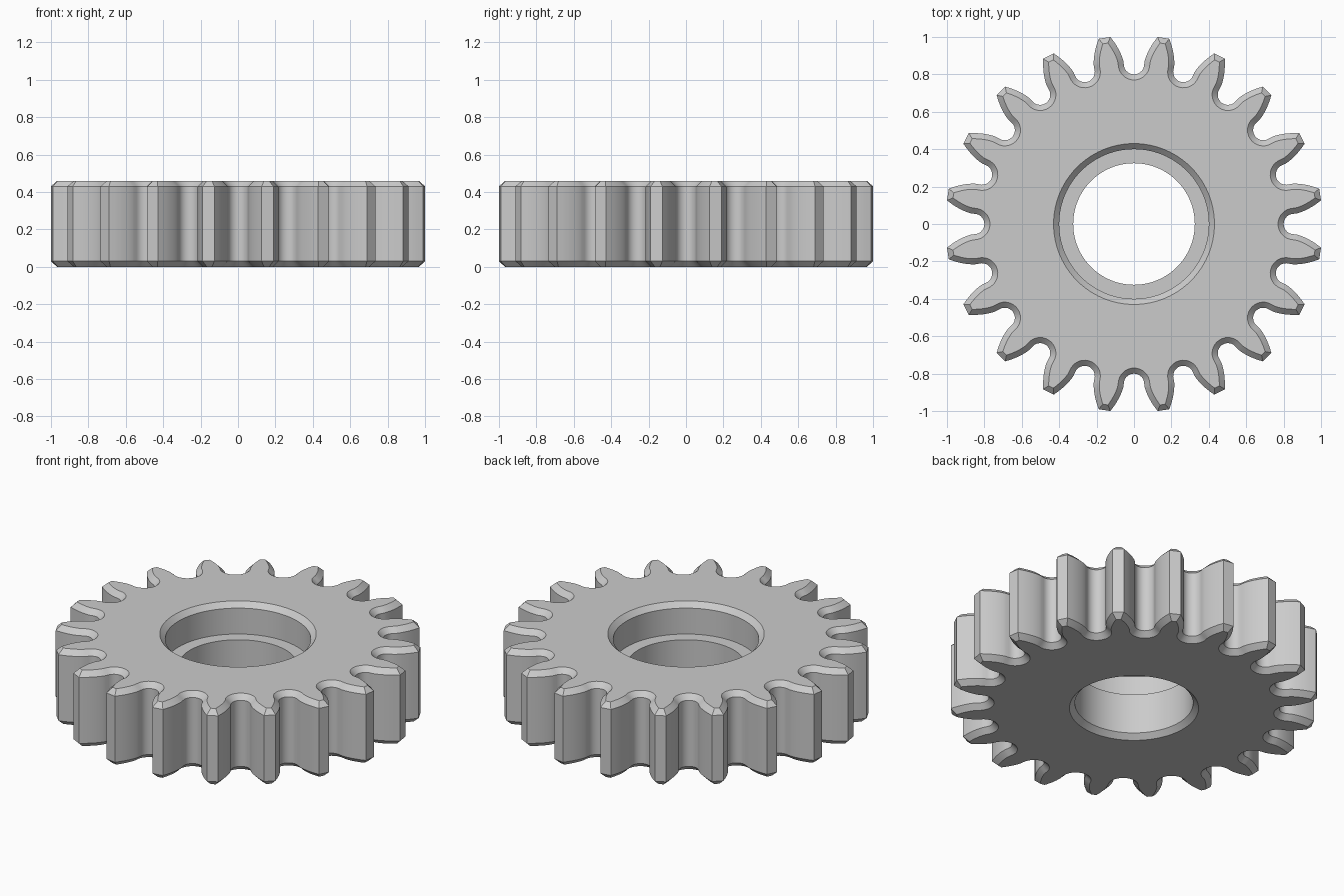
import bpy
import bmesh
from math import sin, cos, tan, acos, atan, atan2, sqrt, pi, radians
from mathutils import Vector

if "Cube" in bpy.data.objects:
    bpy.data.objects.remove(bpy.data.objects["Cube"])

# Gear proportions
TEETH = 20
TIP_R, ROOT_R = 1.008, 0.80
HEIGHT, CHAMFER = 0.46, 0.03
BORE_R, SEAT_R, SEAT_Z = 0.325, 0.40, 0.273
ROUND_STEPS = 96


def half_tooth():
    """Radius and angle from the tooth centre, from gap centre to tip."""
    pitch_r = TIP_R * TEETH / (TEETH + 2)
    pressure = radians(20)
    base_r = pitch_r * cos(pressure)
    base_half = pi / (2 * TEETH) + tan(pressure) - pressure
    gap_half = pi / TEETH - base_half
    pts = []
    # Round root that meets the flank
    fillet = ROOT_R * sin(gap_half) / (1 - sin(gap_half))
    for i in range(8):
        a = radians(86) * i / 7
        x, y = fillet * sin(a), ROOT_R + fillet - fillet * cos(a)
        pts.append((sqrt(x * x + y * y), pi / TEETH - atan2(x, y)))
    # Involute flank
    t_tip = tan(acos(base_r / TIP_R))
    for i in range(8):
        t = 0.16 + (t_tip - 0.16) * i / 7
        pts.append((base_r * sqrt(1 + t * t), base_half - (t - atan(t))))
    return pts


def gear_outline():
    half = half_tooth()
    tooth = [(r, -a) for r, a in half] + half[:0:-1]
    pts = []
    for k in range(TEETH):
        centre = (k + 0.5) * 2 * pi / TEETH
        pts += [Vector((r * cos(centre + a), r * sin(centre + a))) for r, a in tooth]
    return pts


def inset(pts, d):
    """Move a counter-clockwise outline inward by an even distance."""
    out = []
    for i, p in enumerate(pts):
        u = (p - pts[i - 1]).normalized()
        v = (pts[(i + 1) % len(pts)] - p).normalized()
        n1, n2 = Vector((u.y, -u.x)), Vector((v.y, -v.x))
        out.append(p - (n1 + n2) * d / (1 + n1.dot(n2)))
    return out


def circle(r):
    return [Vector((r * cos(2 * pi * i / ROUND_STEPS), r * sin(2 * pi * i / ROUND_STEPS)))
            for i in range(ROUND_STEPS)]


def add_wall(bm, levels):
    """Join stacked outlines with quads; return the first and last loops."""
    loops = [[bm.verts.new((p.x, p.y, z)) for p in pts] for pts, z in levels]
    for low, high in zip(loops, loops[1:]):
        for i in range(len(low)):
            j = (i + 1) % len(low)
            bm.faces.new((low[i], low[j], high[j], high[i]))
    return loops[0], loops[-1]


def loop_edges(bm, loop):
    return [bm.edges.get((loop[i - 1], loop[i])) for i in range(len(loop))]


bm = bmesh.new()

# Toothed rim with chamfered top and bottom
full = gear_outline()
small = inset(full, CHAMFER)
rim = add_wall(bm, [(small, 0), (full, CHAMFER), (full, HEIGHT - CHAMFER), (small, HEIGHT)])

# Stepped bore: chamfer, narrow hole, flat ledge, wide seat, chamfer
bore = add_wall(bm, [
    (circle(BORE_R + CHAMFER), 0), (circle(BORE_R), CHAMFER), (circle(BORE_R), SEAT_Z),
    (circle(SEAT_R), SEAT_Z), (circle(SEAT_R), HEIGHT - CHAMFER),
    (circle(SEAT_R + CHAMFER), HEIGHT)])

# Flat top and bottom faces
for outer, inner, up in ((rim[0], bore[0], -1), (rim[1], bore[1], 1)):
    bmesh.ops.triangle_fill(bm, use_beauty=True, normal=(0, 0, up),
                            edges=loop_edges(bm, outer) + loop_edges(bm, inner))
bmesh.ops.recalc_face_normals(bm, faces=bm.faces)

mesh = bpy.data.meshes.new("gear_wheel")
bm.to_mesh(mesh)
bm.free()
gear = bpy.data.objects.new("gear_wheel", mesh)
bpy.context.collection.objects.link(gear)

# Plain grey metal
grey = bpy.data.materials.new("grey_metal")
grey.use_nodes = True
colour = (0.6, 0.6, 0.6, 1)
grey.diffuse_color = colour
grey.node_tree.nodes["Principled BSDF"].inputs["Base Color"].default_value = colour
mesh.materials.append(grey)

bpy.ops.object.select_all(action='DESELECT')
gear.select_set(True)
bpy.context.view_layer.objects.active = gear
bpy.ops.object.shade_smooth_by_angle(angle=radians(30))
